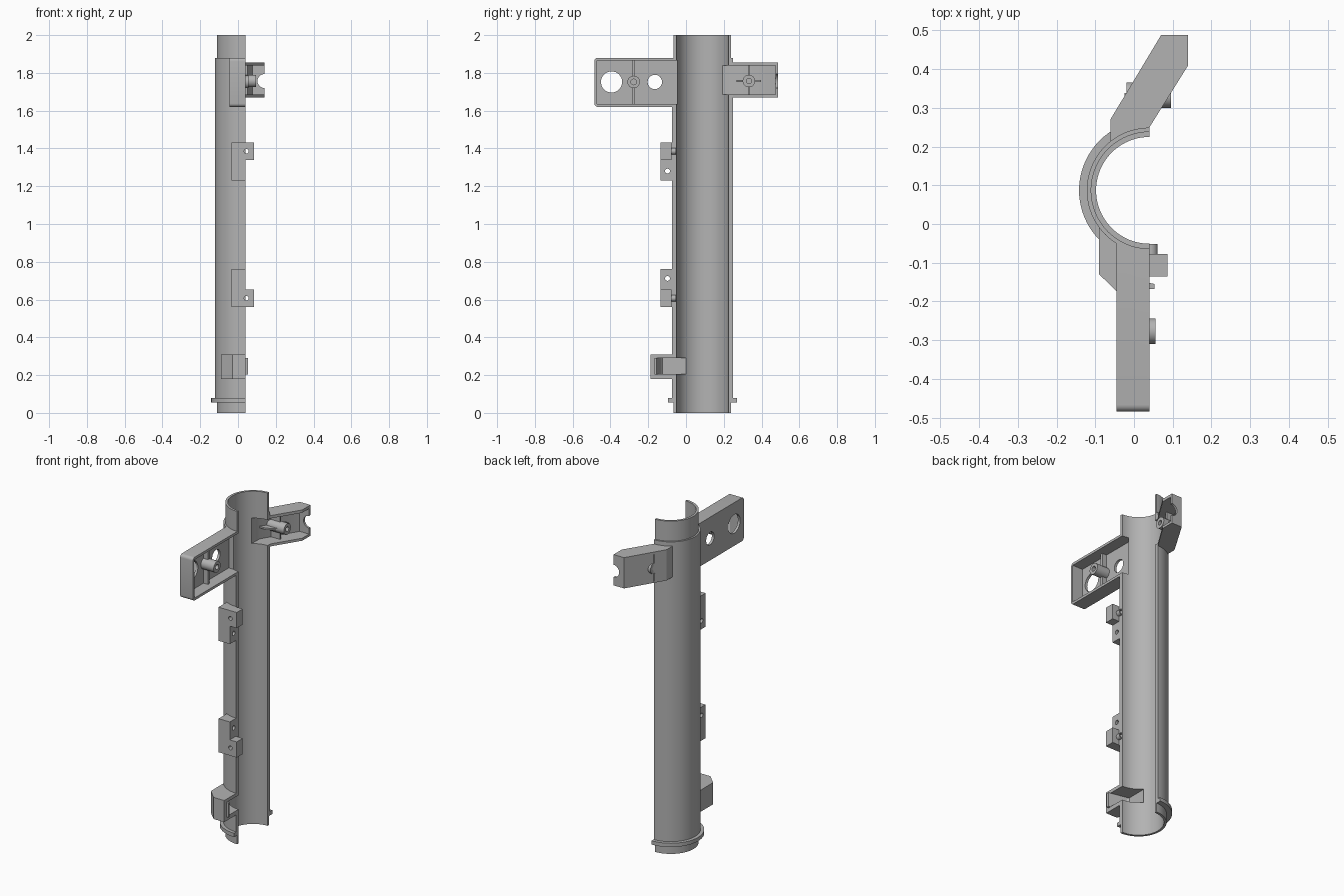
import bpy, bmesh, math
from mathutils import Vector, Matrix

cube = bpy.data.objects.get("Cube")
if cube:
    bpy.data.objects.remove(cube, do_unlink=True)

grey = bpy.data.materials.new("plain grey")
grey.use_nodes = True
COLOUR = (0.45, 0.45, 0.45, 1)
grey.diffuse_color = COLOUR
grey.node_tree.nodes["Principled BSDF"].inputs["Base Color"].default_value = COLOUR

CX, CY = 0.04, 0.087      # tube axis


def make(name, bm):
    bmesh.ops.recalc_face_normals(bm, faces=bm.faces)
    mesh = bpy.data.meshes.new(name)
    bm.to_mesh(mesh)
    bm.free()
    mesh.materials.append(grey)
    ob = bpy.data.objects.new(name, mesh)
    bpy.context.collection.objects.link(ob)
    return ob


def prism(name, outline, z0, z1):
    """Extrude an xy outline between two heights."""
    bm = bmesh.new()
    face = bm.faces.new([bm.verts.new((x, y, z0)) for x, y in outline])
    top = bmesh.ops.extrude_face_region(bm, geom=[face])["geom"]
    bmesh.ops.translate(bm, vec=(0, 0, z1 - z0),
                        verts=[v for v in top if isinstance(v, bmesh.types.BMVert)])
    return make(name, bm)


def box(name, x0, x1, y0, y1, z0, z1, round_end=0):
    ob = prism(name, [(x0, y0), (x1, y0), (x1, y1), (x0, y1)], z0, z1)
    if round_end:     # round the two edges at the -y end that run along x
        bm = bmesh.new()
        bm.from_mesh(ob.data)
        edges = [e for e in bm.edges if all(abs(v.co.y - y0) < 1e-4 for v in e.verts)
                 and abs(e.verts[0].co.z - e.verts[1].co.z) < 1e-4]
        bmesh.ops.bevel(bm, geom=edges, offset=round_end, segments=5,
                        profile=0.5, affect='EDGES')
        bm.to_mesh(ob.data)
        bm.free()
    return ob


def rod(name, start, end, r, sides=32):
    a, b = Vector(start), Vector(end)
    turn = (b - a).to_track_quat('Z', 'Y').to_matrix().to_4x4()
    bm = bmesh.new()
    bmesh.ops.create_cone(bm, cap_ends=True, segments=sides, radius1=r, radius2=r,
                          depth=(b - a).length, matrix=Matrix.Translation((a + b) / 2) @ turn)
    return make(name, bm)


def cut(ob, *cutters):
    for c in cutters:
        c.hide_render = True
        mod = ob.modifiers.new("cut", 'BOOLEAN')
        mod.operation = 'DIFFERENCE'
        mod.solver = 'EXACT'
        mod.object = c
    bpy.context.view_layer.objects.active = ob
    for mod in list(ob.modifiers):
        bpy.ops.object.modifier_apply(modifier=mod.name)


def pipe(name, start, end, r, hole):
    ob = rod(name, start, end, r)
    a, b = Vector(start), Vector(end)
    d = (b - a).normalized() * 0.01
    c = rod("cutter", a - d, b + d, hole)
    cut(ob, c)
    bpy.data.objects.remove(c)
    return ob


# Half tube with a stepped wall and a collar
wall = [(0.138, 0), (0.152, 0), (0.152, 0.055), (0.182, 0.055), (0.182, 0.078),
        (0.162, 0.078), (0.162, 1.88), (0.152, 1.88), (0.152, 2), (0.138, 2)]
STEPS = 40
bm = bmesh.new()
rings = []
for i in range(STEPS + 1):
    a = math.pi / 2 + math.pi * i / STEPS
    rings.append([bm.verts.new((CX + r * math.cos(a), CY + r * math.sin(a), z)) for r, z in wall])
for p, q in zip(rings, rings[1:]):
    for k in range(len(wall)):
        n = (k + 1) % len(wall)
        bm.faces.new((p[k], p[n], q[n], q[k]))
bm.faces.new(rings[0])
bm.faces.new(rings[-1])
tube = make("half_tube", bm)

# Hollows shared by the tube and its brackets
bore = rod("bore_cutter", (CX, CY, -0.1), (CX, CY, 2.1), 0.145, 80)
front_hollow = box("front_hollow_cutter", -0.03, 0.2, -0.472, -0.045, 1.635, 1.865)
back_hollow = prism("back_hollow_cutter", [(0.078, 0.475), (-0.045, 0.27), (-0.047, 0.19),
                    (0.04, 0.15), (0.3, 0.35), (0.3, 0.475)], 1.685, 1.838)
clip_hollow = prism("clip_hollow_cutter", [(-0.072, 0), (-0.072, -0.125), (-0.03, -0.166),
                    (0.2, -0.166), (0.2, 0)], 0.205, 0.29)
cut(tube, front_hollow, back_hollow, clip_hollow)

# Front bracket with two holes, a screw boss and a rib
front = box("front_bracket", -0.045, CX, -0.485, -0.04, 1.62, 1.88, 0.018)
holes = [rod("hole_cutter", (-0.2, y, 1.752), (0.2, y, 1.752), r)
         for y, r in ((-0.394, 0.056), (-0.165, 0.038))]
cut(front, bore, front_hollow, *holes)
pipe("front_boss", (-0.035, -0.277, 1.752), (0.055, -0.277, 1.752), 0.033, 0.015)
for z0, z1 in ((1.63, 1.722), (1.782, 1.87)):
    box("front_rib", -0.035, 0.0, -0.285, -0.269, z0, z1)

# Slanted back bracket with a notched end, a screw boss and cross ribs
back = prism("back_bracket", [(-0.061, 0.2), (-0.061, 0.27), (0.07, 0.488), (0.14, 0.488),
             (0.14, 0.41), (0.04, 0.25), (0.04, 0.2)], 1.67, 1.855)
notch = rod("notch_cutter", (0.14, 0.44, 1.757), (0.14, 0.55, 1.757), 0.037)
cut(back, bore, back_hollow, notch)
pipe("back_boss", (-0.02, 0.333, 1.757), (0.095, 0.333, 1.757), 0.033, 0.014)
prism("back_cross_rib", [(-0.045, 0.268), (0.0, 0.268), (0.06, 0.305), (-0.02, 0.305)],
      1.752, 1.762)
prism("back_cross_rib", [(0.0, 0.36), (0.06, 0.36), (0.06, 0.396), (0.025, 0.396)],
      1.752, 1.762)
for z0, z1 in ((1.68, 1.727), (1.787, 1.84)):
    box("back_upright_rib", -0.025, 0.05, 0.328, 0.338, z0, z1)

# Two edge lugs, mirrored about the middle, each with holes and a pin
for label, base, s in (("upper", 1.385, 1), ("lower", 0.607, -1)):
    lo, hi = sorted((base - s * 0.155, base + s * 0.047))
    lug = prism(label + "_lug", [(-0.035, -0.135), (CX, -0.135), (CX, -0.06),
                (-0.035, -0.042)], lo, hi)
    ear = box(label + "_lug_ear", CX - 0.02, 0.086, -0.135, -0.078, base - 0.047, base + 0.047)
    pin_hole = rod("pin_cutter", (0.044, -0.2, base), (0.044, 0, base), 0.012)
    zc = base - s * 0.105
    side_hole = rod("side_cutter", (-0.1, -0.098, zc), (0.1, -0.098, zc), 0.013)
    cut(lug, bore, pin_hole, side_hole)
    cut(ear, pin_hole)
    pipe(label + "_pin", (0.044, -0.082, base), (0.044, -0.052, base), 0.017, 0.012)
    for c in (pin_hole, side_hole):
        bpy.data.objects.remove(c)

# Lower clip housing with its hook
clip = prism("clip_housing", [(-0.09, 0), (-0.09, -0.13), (-0.03, -0.188), (CX, -0.188),
             (CX, -0.04)], 0.18, 0.31)
cut(clip, bore, clip_hollow)
prism("clip_hook", [(-0.06, -0.13), (-0.03, -0.168), (0.053, -0.168), (0.053, -0.155)],
      0.204, 0.291)

# Remove the cutters, then smooth the round faces
for c in [bore, front_hollow, back_hollow, clip_hollow, notch] + holes:
    bpy.data.objects.remove(c)
for ob in bpy.context.collection.objects:
    if ob.type == 'MESH' and grey.name in ob.data.materials:
        bpy.ops.object.select_all(action='DESELECT')
        ob.select_set(True)
        bpy.context.view_layer.objects.active = ob
        bpy.ops.object.shade_smooth_by_angle(angle=math.radians(30))
